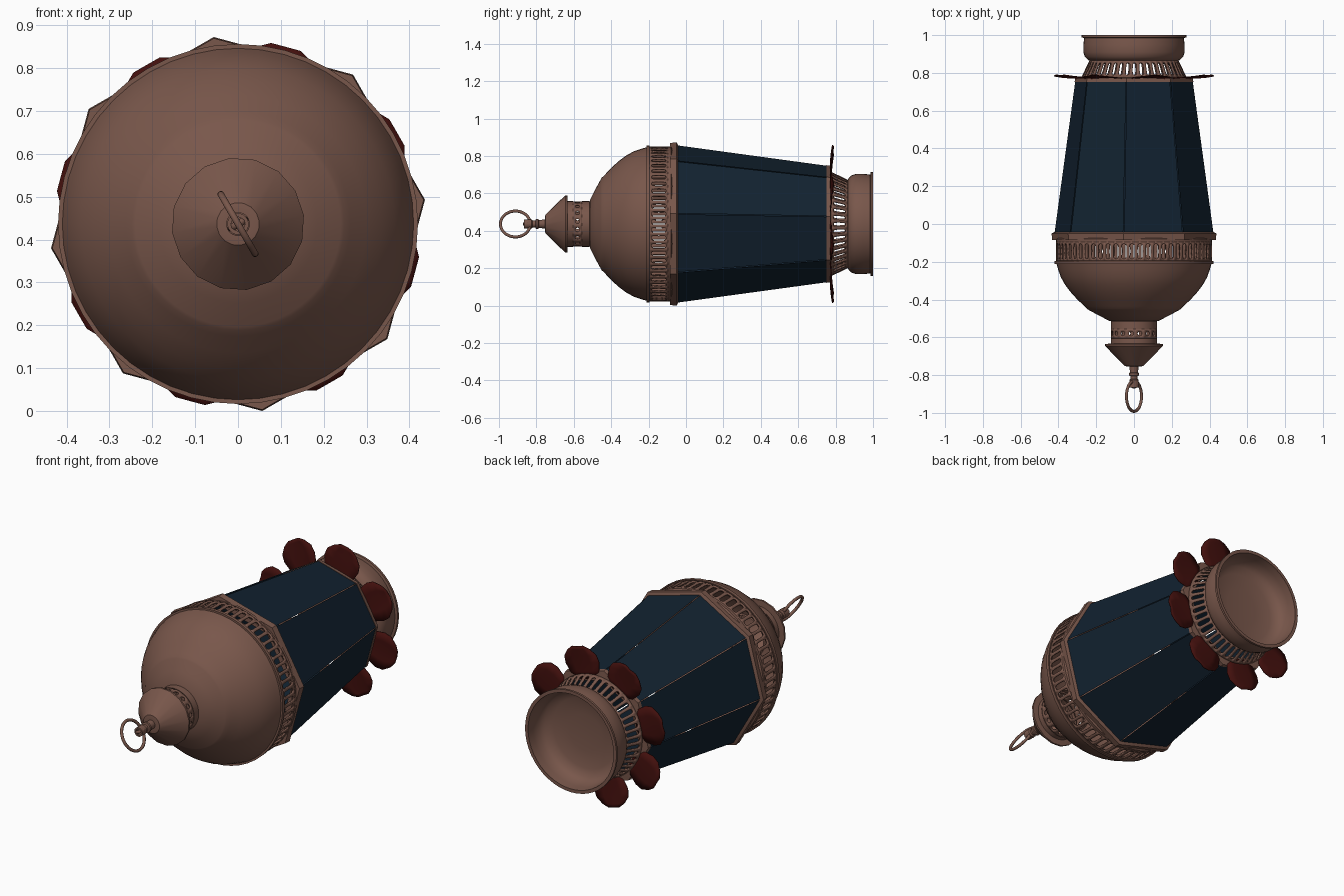
import bpy, bmesh
from math import sin, cos, pi, radians
from mathutils import Vector, Matrix

if "Cube" in bpy.data.objects:
    bpy.data.objects.remove(bpy.data.objects["Cube"])

ZC = 0.4365            # height of the lantern axis, which runs along y
TURN = radians(7.4)    # rotation of the octagonal body about that axis


def material(name, rgb):
    m = bpy.data.materials.new(name)
    m.diffuse_color = (*rgb, 1)
    m.use_nodes = True
    m.node_tree.nodes["Principled BSDF"].inputs["Base Color"].default_value = m.diffuse_color
    return m


COPPER = material("copper", (0.19, 0.095, 0.07))
GLASS = material("blue_glass", (0.006, 0.016, 0.03))
RED = material("red_petal", (0.055, 0.005, 0.004))


def P(r, a, y):
    a += TURN
    return Vector((r * cos(a), y, ZC + r * sin(a)))


def finish(name, bm, mat, thick=0, offset=0, angle=32):
    bmesh.ops.remove_doubles(bm, verts=bm.verts, dist=1e-5)
    bmesh.ops.recalc_face_normals(bm, faces=bm.faces)
    me = bpy.data.meshes.new(name)
    bm.to_mesh(me)
    bm.free()
    me.materials.append(mat)
    ob = bpy.data.objects.new(name, me)
    bpy.context.collection.objects.link(ob)
    bpy.ops.object.select_all(action='DESELECT')
    ob.select_set(True)
    bpy.context.view_layer.objects.active = ob
    bpy.ops.object.shade_smooth_by_angle(angle=radians(angle))
    if thick:
        s = ob.modifiers.new("thickness", 'SOLIDIFY')
        s.thickness, s.offset = thick, offset
    return ob


def lathe(name, prof, seg=40, mat=COPPER, closed=False):
    bm = bmesh.new()
    rings = [[bm.verts.new(P(max(r, 1e-7), 2 * pi * i / seg, y)) for i in range(seg)]
             for y, r in prof]
    pairs = list(zip(rings, rings[1:])) + ([(rings[-1], rings[0])] if closed else [])
    for a, b in pairs:
        for i in range(seg):
            j = (i + 1) % seg
            bm.faces.new((a[i], a[j], b[j], b[i]))
    return finish(name, bm, mat)


def pierced_band(name, y0, r0, y1, r1, count, hole_r, hole_half, thick):
    """Round band made of repeated tiles, each with a rounded hole."""
    bm = bmesh.new()
    n, step, h = 16, 2 * pi / count, y1 - y0
    rm = (r0 + r1) / 2
    for k in range(count):
        inner, outer = [], []
        for i in range(n):
            c, s = cos(2 * pi * i / n), sin(2 * pi * i / n)
            sg = 0 if abs(s) < 1e-6 else (1 if s > 0 else -1)
            m = max(abs(c), abs(s))
            for lst, a, v in ((inner, hole_r * c / rm, 0.5 + (hole_r * s + hole_half * sg) / h),
                              (outer, step / 2 * c / m, 0.5 + 0.5 * s / m)):
                lst.append(bm.verts.new(P(r0 + (r1 - r0) * v, k * step + a, y0 + h * v)))
        for i in range(n):
            j = (i + 1) % n
            bm.faces.new((outer[i], outer[j], inner[j], inner[i]))
    return finish(name, bm, COPPER, thick)


# Hanging ring and its eyelet
def torus(name, y, major, minor, rot, seg):
    bm = bmesh.new()
    M = Matrix.Translation((0, y, ZC)) @ rot
    rows = [[bm.verts.new(M @ Vector(((major + minor * cos(b)) * cos(a),
                                      (major + minor * cos(b)) * sin(a), minor * sin(b))))
             for b in [2 * pi * q / 10 for q in range(10)]]
            for a in [2 * pi * p / seg for p in range(seg)]]
    for p in range(seg):
        for q in range(10):
            a, b = rows[p], rows[(p + 1) % seg]
            bm.faces.new((a[q], b[q], b[(q + 1) % 10], a[(q + 1) % 10]))
    return finish(name, bm, COPPER, angle=60)


torus("hanging_ring", -0.912, 0.08, 0.008, Matrix.Rotation(radians(-120), 4, 'Y'), 36)
torus("eyelet", -0.845, 0.018, 0.009, Matrix.Rotation(radians(-30), 4, 'Y'), 20)

# Stem and conical cap
lathe("stem", [(-0.865, 0.016), (-0.865, 0.025), (-0.825, 0.025), (-0.82, 0.018), (-0.805, 0.018),
               (-0.802, 0.028), (-0.79, 0.028), (-0.787, 0.022), (-0.75, 0.024)], 20)
lathe("cone_cap", [(-0.75, 0), (-0.755, 0.03), (-0.752, 0.05), (-0.645, 0.155),
                   (-0.635, 0.155), (-0.632, 0.11)], 16)

# Pierced neck
pierced_band("neck_holes", -0.605, 0.118, -0.555, 0.118, 16, 0.012, 0, 0.006)
lathe("neck_upper", [(-0.635, 0.11), (-0.635, 0.122), (-0.605, 0.122), (-0.605, 0.112)])
lathe("neck_lower", [(-0.555, 0.112), (-0.555, 0.122), (-0.515, 0.122), (-0.51, 0.112)])

# Dome with its rim
lathe("dome", [(-0.515, 0.11), (-0.513, 0.13), (-0.485, 0.185), (-0.455, 0.24), (-0.45, 0.248),
               (-0.435, 0.262), (-0.4, 0.3), (-0.36, 0.336), (-0.32, 0.366), (-0.28, 0.388),
               (-0.24, 0.402), (-0.212, 0.41), (-0.212, 0.42), (-0.195, 0.42), (-0.195, 0.395)], 48)

# Slotted band under the dome
pierced_band("upper_slotted_band", -0.195, 0.41, -0.095, 0.41, 60, 0.0135, 0.026, 0.008)
lathe("band_collar", [(-0.1, 0.395), (-0.1, 0.414), (-0.08, 0.414), (-0.07, 0.4)], 48)

# Octagonal flanges above and below the glass
lathe("upper_octagon_flange", [(-0.085, 0.385), (-0.085, 0.437), (-0.05, 0.44), (-0.042, 0.425),
                               (-0.042, 0.385)], 8, closed=True)
lathe("lower_octagon_flange", [(0.752, 0.26), (0.752, 0.317), (0.772, 0.314), (0.776, 0.26)],
      8, closed=True)

# Eight framed glass panels
frames, panes = bmesh.new(), bmesh.new()
half = radians(22.5 - 0.35)
for k in range(8):
    mid = radians(45 * k + 22.5)
    quad = [P(0.424, mid - half, -0.05), P(0.424, mid + half, -0.05),
            P(0.312, mid + half, 0.765), P(0.312, mid - half, 0.765)]
    f = frames.faces.new([frames.verts.new(p) for p in quad])
    panes.faces.new([panes.verts.new(p) for p in quad])
    bmesh.ops.inset_individual(frames, faces=[f], thickness=0.014)
    bmesh.ops.delete(frames, geom=[f], context='FACES_ONLY')
finish("panel_frames", frames, COPPER, 0.014, 0)
finish("glass_panels", panes, GLASS)

# Eight red petals below the glass
bm = bmesh.new()
outline = [(0.25, 0.075), (0.29, 0.09), (0.335, 0.105), (0.375, 0.1), (0.41, 0.068), (0.428, 0.035)]
for k in range(8):
    mid = radians(45 * k + 22.5)
    out, side = P(1, mid, 0) - P(0, 0, 0), P(1, mid + pi / 2, 0) - P(0, 0, 0)
    rows = []
    for v, w in outline:
        t = (v - 0.25) / 0.18
        rows.append([bm.verts.new(Vector((0, 0.776 + 0.014 * t * t - 0.006 * abs(u), ZC))
                                  + out * v + side * w * u) for u in (-1, -0.5, 0, 0.5, 1)])
    for a, b in zip(rows, rows[1:]):
        for i in range(4):
            bm.faces.new((a[i], a[i + 1], b[i + 1], b[i]))
finish("petals", bm, RED, 0.004)

# Lower slotted band
pierced_band("lower_slotted_band", 0.775, 0.275, 0.865, 0.232, 44, 0.0105, 0.022, 0.008)

# Open dish at the far end
lathe("end_dish", [(0.862, 0), (0.862, 0.225), (0.868, 0.243), (0.885, 0.26), (0.91, 0.268),
                   (0.95, 0.268), (0.985, 0.264), (0.988, 0.278), (1.0, 0.278), (1.0, 0.26),
                   (0.96, 0.257), (0.92, 0.25), (0.895, 0.23), (0.88, 0.19), (0.872, 0.1),
                   (0.87, 0)], 48)
